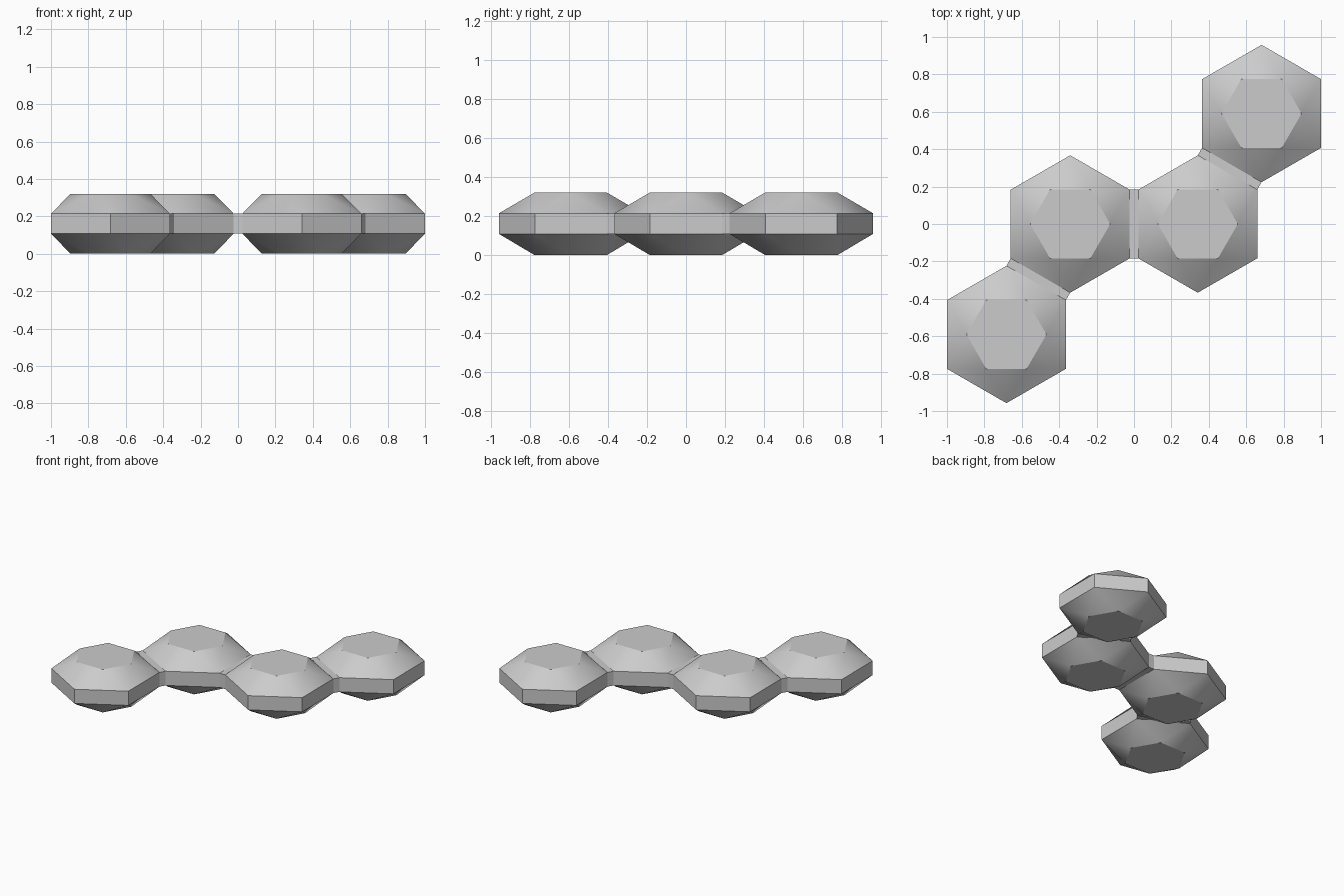
import bpy
import bmesh
from math import radians, cos, sin
from mathutils import Matrix, Vector

default = bpy.data.objects.get("Cube")
if default:
    bpy.data.objects.remove(default, do_unlink=True)

# One plain grey for everything
grey = bpy.data.materials.new("plain_grey")
grey.use_nodes = True
colour = (0.6, 0.6, 0.6, 1)
grey.diffuse_color = colour
grey.node_tree.nodes["Principled BSDF"].inputs["Base Color"].default_value = colour

SPACING = 0.682              # between neighbouring centres
APOTHEM = 1 - SPACING        # flat side of a cell
RADIUS = APOTHEM / cos(radians(30))
CAP_RADIUS = 0.214
HEIGHT, RIM_LOW, RIM_HIGH = 0.32, 0.108, 0.214


def finish(bm, name):
    bmesh.ops.recalc_face_normals(bm, faces=bm.faces)
    mesh = bpy.data.meshes.new(name)
    bm.to_mesh(mesh)
    bm.free()
    mesh.materials.append(grey)
    obj = bpy.data.objects.new(name, mesh)
    bpy.context.collection.objects.link(obj)
    return obj


def hexagon(bm, radius, z, turn):
    return [bm.verts.new((radius * cos(radians(turn + 60 * i)),
                          radius * sin(radians(turn + 60 * i)), z))
            for i in range(6)]


def make_cell(name, centre):
    """Hexagonal rim with faceted crown and base rising to turned caps."""
    bm = bmesh.new()
    low = hexagon(bm, RADIUS, RIM_LOW, 30)
    high = hexagon(bm, RADIUS, RIM_HIGH, 30)
    bottom = hexagon(bm, CAP_RADIUS, 0, 0)
    top = hexagon(bm, CAP_RADIUS, HEIGHT, 0)
    bm.faces.new(top)
    bm.faces.new(bottom[::-1])
    for i in range(6):
        j = (i + 1) % 6
        bm.faces.new((low[i], low[j], high[j], high[i]))
        for rim, cap in ((high, top), (low, bottom)):
            bm.faces.new((rim[i], cap[i], cap[j]))
            bm.faces.new((rim[i], rim[j], cap[j]))
    obj = finish(bm, name)
    obj.location = centre
    bpy.ops.object.select_all(action="DESELECT")
    obj.select_set(True)
    bpy.context.view_layer.objects.active = obj
    bpy.ops.object.shade_smooth_by_angle(angle=radians(27))


def make_link(name, start, end):
    """Flat bar filling the gap between two facing rim sides."""
    gap = end - start
    bm = bmesh.new()
    bmesh.ops.create_cube(bm, size=1)
    bmesh.ops.scale(bm, verts=bm.verts,
                    vec=(SPACING - 2 * APOTHEM, RADIUS, RIM_HIGH - RIM_LOW))
    obj = finish(bm, name)
    obj.location = (start + end) / 2 + Vector((0, 0, (RIM_LOW + RIM_HIGH) / 2))
    obj.rotation_euler.z = Vector((1, 0)).angle_signed(gap.xy) * -1


# Chain of four cells, point-symmetric about the middle
inner = Vector((SPACING / 2, 0, 0))
outer = inner + Matrix.Rotation(radians(60), 3, "Z") @ Vector((SPACING, 0, 0))
for side, sign in (("left", 1), ("right", -1)):
    make_cell("inner_cell_" + side, inner * sign)
    make_cell("outer_cell_" + side, outer * sign)
    make_link("outer_link_" + side, inner * sign, outer * sign)
make_link("middle_link", -inner, inner)
